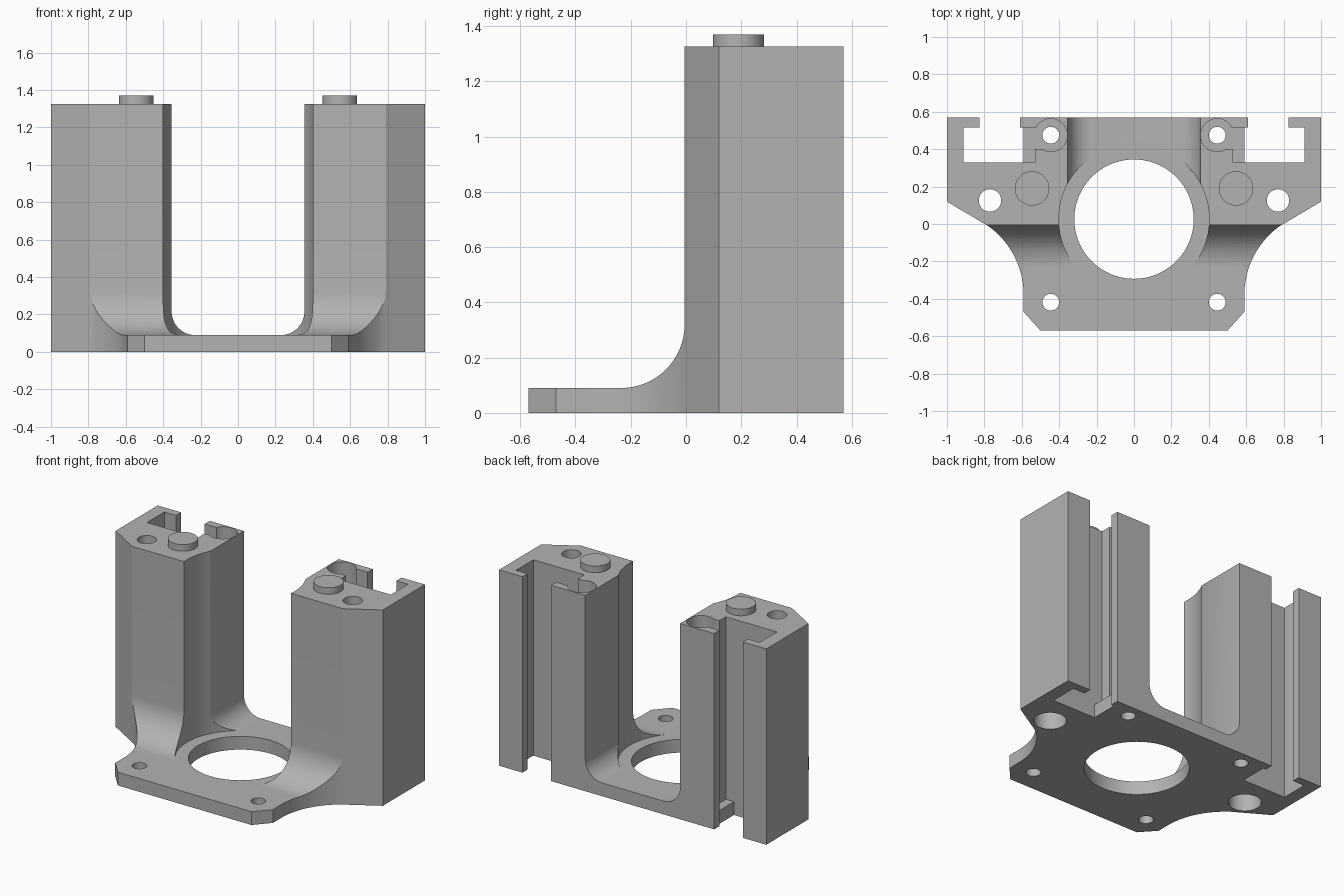
import bpy, bmesh
from math import sin, cos, pi, radians, atan2

default = bpy.data.objects.get("Cube")
if default:
    bpy.data.objects.remove(default, do_unlink=True)

grey = bpy.data.materials.new("plain grey")
grey.use_nodes = True
COLOUR = (0.45, 0.45, 0.45, 1)
grey.diffuse_color = COLOUR
grey.node_tree.nodes["Principled BSDF"].inputs["Base Color"].default_value = COLOUR

BACK, FRONT, TOP, FLOOR = 0.57, -0.57, 1.325, 0.09
FACE = -0.005        # front face of the towers
HIGH = TOP + 0.2     # cutters reach past the top


def arc(cx, cy, r, a0, a1, n=16):
    steps = [radians(a0 + (a1 - a0) * i / n) for i in range(n + 1)]
    return [(cx + r * cos(a), cy + r * sin(a)) for a in steps]


def circle(cx, cy, r, n=48):
    return arc(cx, cy, r, 0, 360, n)[:-1]


def rect(x0, y0, x1, y1):
    return [(x0, y0), (x1, y0), (x1, y1), (x0, y1)]


def prism(name, points, lo, hi, axis="z"):
    """Extrude a 2D profile along an axis, from lo to hi."""
    place = {"z": lambda p, t: (p[0], p[1], t),
             "y": lambda p, t: (p[0], t, p[1]),
             "x": lambda p, t: (t, p[0], p[1])}[axis]
    bm = bmesh.new()
    a = [bm.verts.new(place(p, lo)) for p in points]
    b = [bm.verts.new(place(p, hi)) for p in points]
    bm.faces.new(a)
    bm.faces.new(b)
    for i in range(len(a)):
        j = (i + 1) % len(a)
        bm.faces.new((a[i], a[j], b[j], b[i]))
    bmesh.ops.recalc_face_normals(bm, faces=bm.faces)
    mesh = bpy.data.meshes.new(name)
    bm.to_mesh(mesh)
    bm.free()
    mesh.materials.append(grey)
    obj = bpy.data.objects.new(name, mesh)
    bpy.context.collection.objects.link(obj)
    return obj


# Bracket plan: chamfered front, concave flanks, angled shoulders, flat back
R = 0.455
end = 180 - 1.0 * (180 / pi) * atan2(0.375, R - 0.2)
side = [(0.5, FRONT), (0.59, -0.47)]
side += arc(0.59 + R, -0.38, R, 180, end, 20)[:-1]
side += [(0.79, FACE), (1, 0.12), (1, BACK)]
outline = side + [(-x, y) for x, y in reversed(side)]
bracket = prism("motor_bracket", outline, 0, TOP)

cutters = []


def cut(name, *args):
    cutters.append(prism(name + "_cutter", *args))


# Space above the foot plate, with a large fillet into the towers
r = 0.23
cut("front", [(-1, HIGH), (-1, FLOOR)]
    + arc(FACE - r, FLOOR + r, r, -90, 0) + [(FACE, HIGH)], -1.5, 1.5, "x")

# Channel between the towers, filleted at the floor
w, r = 0.355, 0.125
cut("channel", [(-w, HIGH)] + arc(r - w, FLOOR + r, r, 180, 270, 12)
    + arc(w - r, FLOOR + r, r, 270, 360, 12) + [(w, HIGH)], -1, 1, "y")

# Round clearance and central bore
cut("clearance", circle(0, 0.026, 0.402, 96), FLOOR, HIGH)
cut("bore", circle(0, 0.026, 0.319, 96), -0.1, 0.3)

for s in (1, -1):
    # T-slot in the back of each tower, with a small shelf at the foot
    cut("slot_mouth", rect(s * 0.61, 0.45, s * 0.825, 0.7), -0.1, HIGH)
    cut("slot", rect(s * 0.59, 0.33, s * 0.912, 0.515), -0.1, HIGH)
    cut("slot_side", rect(s * 0.53, 0.33, s * 0.7, 0.515), FLOOR, HIGH)
    # Screw holes, with driver access down the towers
    for y in (0.475, -0.418):
        cut("screw", circle(s * 0.445, y, 0.045, 32), -0.1, 0.3)
    cut("access", circle(s * 0.445, 0.475, 0.088), FLOOR, HIGH)
    cut("access_side", rect(s * 0.46, 0.4, s * 0.56, 0.515), FLOOR, HIGH)
    # Long bolt hole with a counterbore underneath
    cut("bolt", circle(s * 0.77, 0.126, 0.06, 32), -0.1, HIGH)
    cut("counterbore", circle(s * 0.77, 0.126, 0.1), -0.1, 0.15)

for c in cutters:
    mod = bracket.modifiers.new(c.name, "BOOLEAN")
    mod.operation, mod.solver, mod.object = "DIFFERENCE", "EXACT", c

# Bake the cuts and drop the cutters
depsgraph = bpy.context.evaluated_depsgraph_get()
baked = bpy.data.meshes.new_from_object(bracket.evaluated_get(depsgraph))
bracket.modifiers.clear()
bracket.data = baked
for c in cutters:
    bpy.data.objects.remove(c, do_unlink=True)

# Locating pegs on the tower tops
parts = [bracket]
for s, label in ((1, "left"), (-1, "right")):
    parts.append(prism(label + "_peg", circle(s * 0.545, 0.19, 0.092), TOP - 0.02, 1.37))

for obj in parts:
    bpy.ops.object.select_all(action="DESELECT")
    obj.select_set(True)
    bpy.context.view_layer.objects.active = obj
    bpy.ops.object.shade_smooth_by_angle(angle=radians(30))
